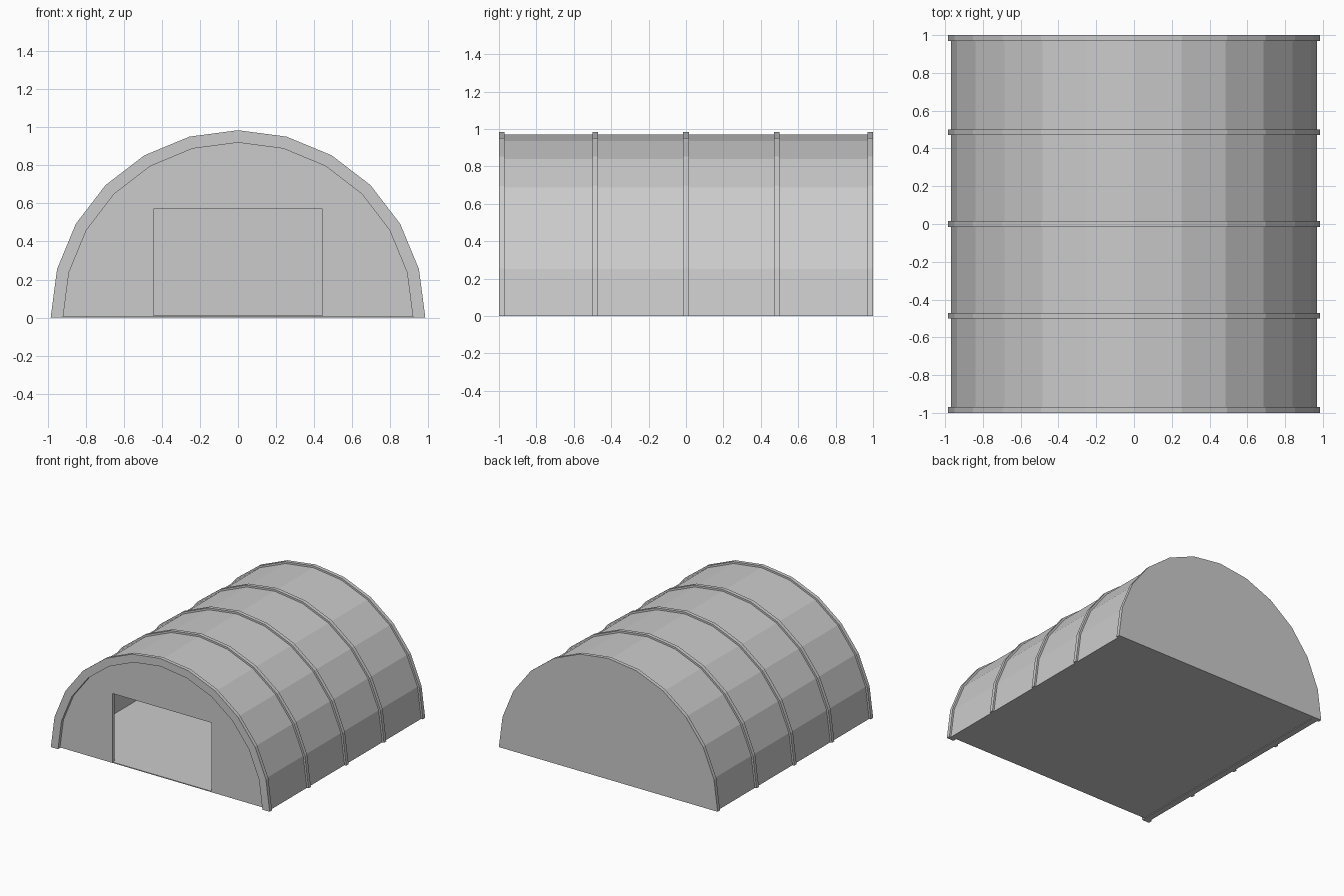
import bpy
import bmesh
from math import cos, sin, pi

cube = bpy.data.objects.get("Cube")
if cube:
    bpy.data.objects.remove(cube, do_unlink=True)

GREY = (0.6, 0.6, 0.6, 1)
mat = bpy.data.materials.new("light_grey")
mat.use_nodes = True
mat.diffuse_color = GREY
mat.node_tree.nodes["Principled BSDF"].inputs["Base Color"].default_value = GREY

SEGMENTS = 12
OUTER, SHELL, INNER = 0.985, 0.97, 0.92
RIB = 0.03          # rib width along the length
FLOOR_TOP = 0.012


def arc(radius, base=0.0):
    """Half-circle outline from +x over the top to -x."""
    pts = [(radius * cos(pi * i / SEGMENTS), radius * sin(pi * i / SEGMENTS))
           for i in range(SEGMENTS + 1)]
    return [(x, max(z, base)) for x, z in pts]


def extrude_profile(name, profile, y0, y1):
    """Extrude a closed x-z outline from y0 to y1."""
    bm = bmesh.new()
    face = bm.faces.new([bm.verts.new((x, y0, z)) for x, z in profile])
    result = bmesh.ops.extrude_face_region(bm, geom=[face])
    moved = [g for g in result["geom"] if isinstance(g, bmesh.types.BMVert)]
    bmesh.ops.translate(bm, verts=moved, vec=(0, y1 - y0, 0))
    bmesh.ops.recalc_face_normals(bm, faces=bm.faces)
    mesh = bpy.data.meshes.new(name)
    bm.to_mesh(mesh)
    bm.free()
    mesh.materials.append(mat)
    obj = bpy.data.objects.new(name, mesh)
    bpy.context.collection.objects.link(obj)
    return obj


def arch(name, outer, inner, y0, y1):
    return extrude_profile(name, arc(outer) + arc(inner)[::-1], y0, y1)


# Faceted vault
arch("roof_shell", SHELL, INNER, -1 + RIB, 1 - RIB)

# Raised ribs over the vault, and the front rim
arch("front_rib", OUTER, INNER, -1, -1 + RIB)
for name, y in (("front_middle_rib", -0.485), ("centre_rib", 0), ("back_middle_rib", 0.485)):
    arch(name, OUTER, 0.95, y - RIB / 2, y + RIB / 2)

# Solid back wall, flush with the last rib
extrude_profile("back_wall", arc(OUTER), 1 - RIB, 1)

# Recessed front wall with a doorway notch
door_x, door_top, base = 0.445, 0.57, 0.005
doorway = [(-door_x, base), (-door_x, door_top), (door_x, door_top), (door_x, base)]
extrude_profile("front_wall", arc(INNER + 0.004, base) + doorway, -0.975, -0.955)

# Floor slab, slightly raised inside the walls
half = 0.935
extrude_profile("floor", [(-half, base), (half, base), (half, FLOOR_TOP), (-half, FLOOR_TOP)],
                -0.974, 0.975)
